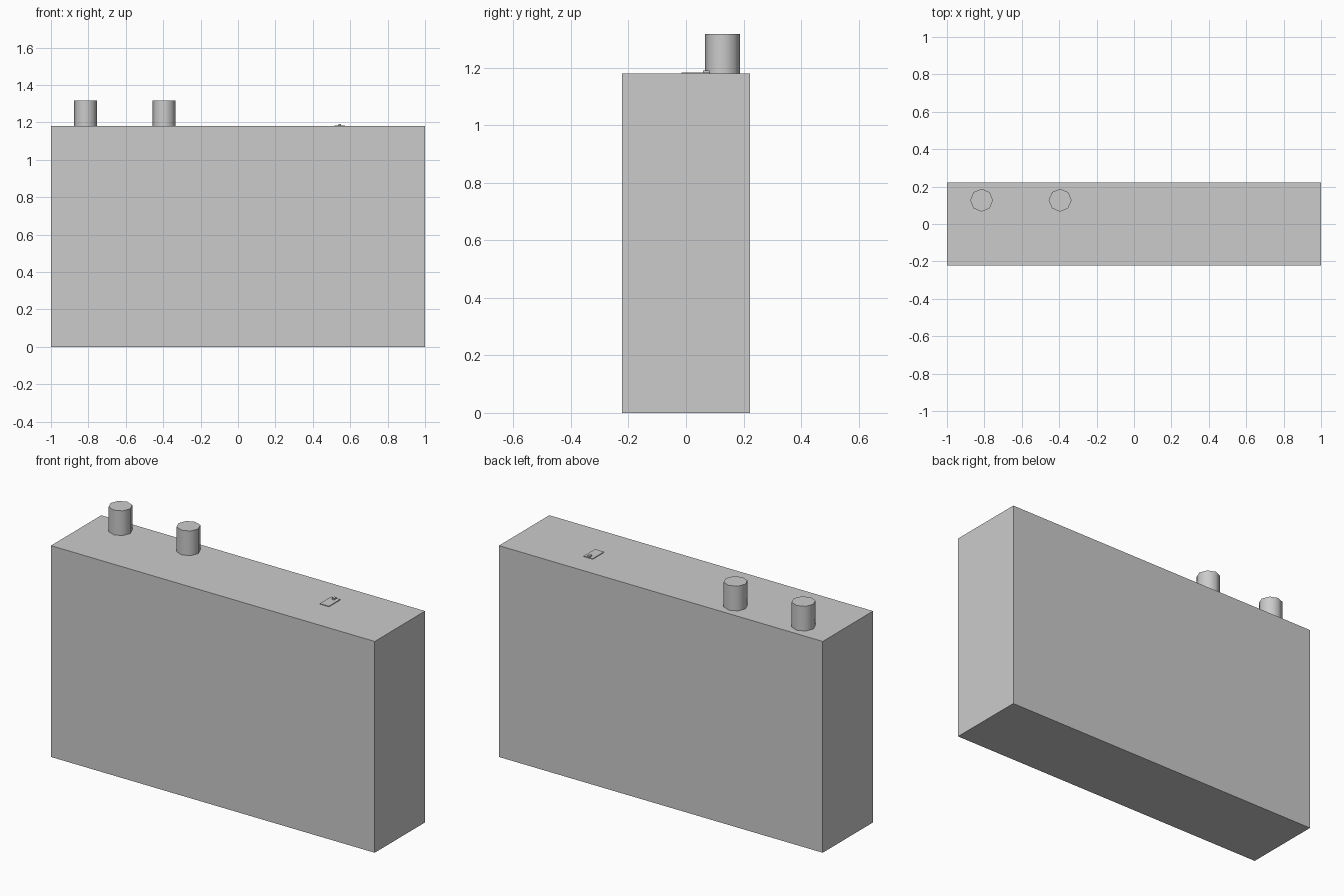
import bpy
import math

if "Cube" in bpy.data.objects:
    bpy.data.objects.remove(bpy.data.objects["Cube"])


def box(name, x0, x1, y0, y1, z0, z1):
    bpy.ops.mesh.primitive_cube_add(
        size=1, location=((x0 + x1) / 2, (y0 + y1) / 2, (z0 + z1) / 2))
    ob = bpy.context.object
    ob.name = name
    ob.scale = (x1 - x0, y1 - y0, z1 - z0)
    bpy.ops.object.transform_apply(location=False, rotation=False, scale=True)
    return ob


# Main building block
box("building_body", -1, 1, -0.222, 0.222, 0, 1.18)

# Pair of low-poly roof stacks, smooth sides with crisp caps
for i, x in enumerate((-0.815, -0.395)):
    bpy.ops.mesh.primitive_cylinder_add(
        vertices=8, radius=0.061, depth=0.14, location=(x, 0.127, 1.248))
    bpy.context.object.name = f"roof_stack_{i + 1}"
    bpy.ops.object.shade_smooth_by_angle(angle=math.radians(50))

# Thin roof hatch with its small handle
box("hatch_plate", 0.517, 0.573, -0.016, 0.084, 1.176, 1.184)
box("hatch_handle", 0.538, 0.552, 0.059, 0.081, 1.182, 1.191)
